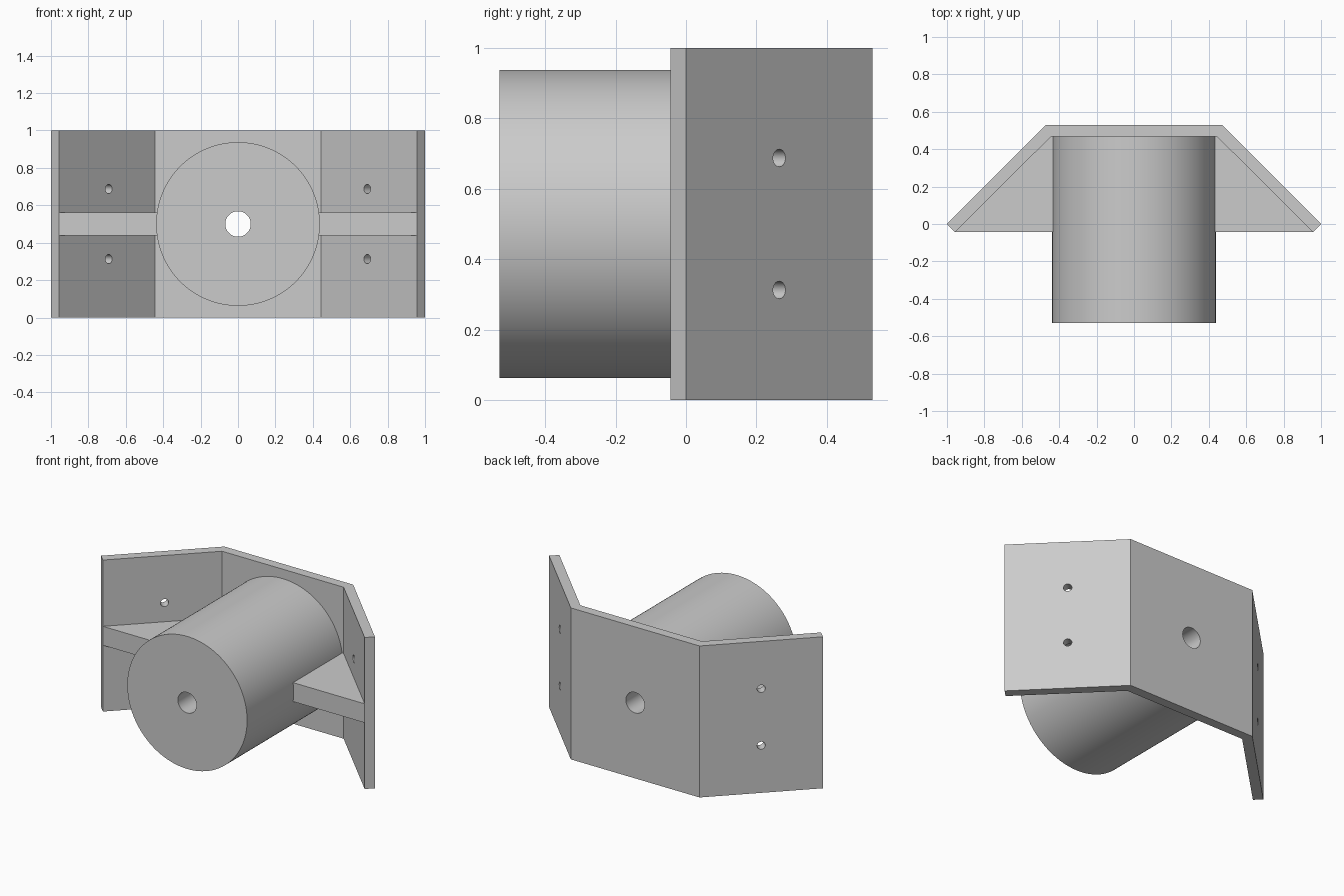
import bpy
import bmesh
from math import pi
from mathutils import Matrix

cube = bpy.data.objects.get("Cube")
if cube:
    bpy.data.objects.remove(cube, do_unlink=True)

GREY = (0.6, 0.6, 0.6, 1)
mat = bpy.data.materials.new("plain grey")
mat.use_nodes = True
mat.diffuse_color = GREY
mat.node_tree.nodes["Principled BSDF"].inputs["Base Color"].default_value = GREY

HEIGHT, MID = 1.0, 0.5
BACK, INNER = 0.53, 0.4675      # back and front face of the centre plate
RADIUS, BORE, SCREW = 0.4375, 0.068, 0.025


def finish(name, bm):
    bmesh.ops.recalc_face_normals(bm, faces=bm.faces)
    mesh = bpy.data.meshes.new(name)
    bm.to_mesh(mesh)
    bm.free()
    mesh.materials.append(mat)
    obj = bpy.data.objects.new(name, mesh)
    bpy.context.collection.objects.link(obj)
    return obj


def prism(name, outline, z0, z1):
    """Extrude a plan outline upward."""
    bm = bmesh.new()
    face = bm.faces.new([bm.verts.new((x, y, z0)) for x, y in outline])
    ext = bmesh.ops.extrude_face_region(bm, geom=[face])
    verts = [g for g in ext["geom"] if isinstance(g, bmesh.types.BMVert)]
    bmesh.ops.translate(bm, verts=verts, vec=(0, 0, z1 - z0))
    return finish(name, bm)


def rod(name, centre, radius, length, turn=0, sides=48):
    """Cylinder along y, turned about z."""
    bm = bmesh.new()
    matrix = (Matrix.Translation(centre) @ Matrix.Rotation(turn, 4, "Z")
              @ Matrix.Rotation(pi / 2, 4, "X"))
    bmesh.ops.create_cone(bm, cap_ends=True, segments=sides, radius1=radius,
                          radius2=radius, depth=length, matrix=matrix)
    return finish(name, bm)


def select_only(obj):
    bpy.ops.object.select_all(action="DESELECT")
    obj.select_set(True)
    bpy.context.view_layer.objects.active = obj


def drill(obj, cutter):
    cutter.hide_render = True
    mod = obj.modifiers.new("hole", "BOOLEAN")
    mod.operation, mod.solver, mod.object = "DIFFERENCE", "EXACT", cutter
    select_only(obj)
    bpy.ops.object.modifier_apply(modifier=mod.name)
    bpy.data.objects.remove(cutter, do_unlink=True)


# Bent mounting plate with two swept wings
half = [(0.444, INNER), (0.956, -0.044), (1, 0), (0.47, BACK)]
left = half[:2] + half[2:]
right = [(-x, y) for x, y in reversed(half)]
plate = prism("mounting_plate", left + right, 0, HEIGHT)

# Round boss standing out from the plate
boss = rod("boss", (0, (INNER - BACK) / 2, MID), RADIUS, BACK + INNER, sides=128)

# Gusset webs between boss and wings
for side, label in ((1, "left"), (-1, "right")):
    web = [(0.433, -0.044), (0.956, -0.044), (0.444, INNER), (0.433, INNER)]
    prism(label + "_web", [(side * x, y) for x, y in web], 0.4375, 0.5625)

# Central bore and wing screw holes
for part in (plate, boss):
    drill(part, rod("bore_cutter", (0, 0, MID), BORE, 3))
for side in (1, -1):
    for z in (0.3125, 0.6875):
        drill(plate, rod("screw_cutter", (side * 0.713, 0.243, z), SCREW, 0.2,
                         -side * pi / 4, 32))

for part in (plate, boss):
    select_only(part)
    bpy.ops.object.shade_smooth_by_angle(angle=pi / 6)
